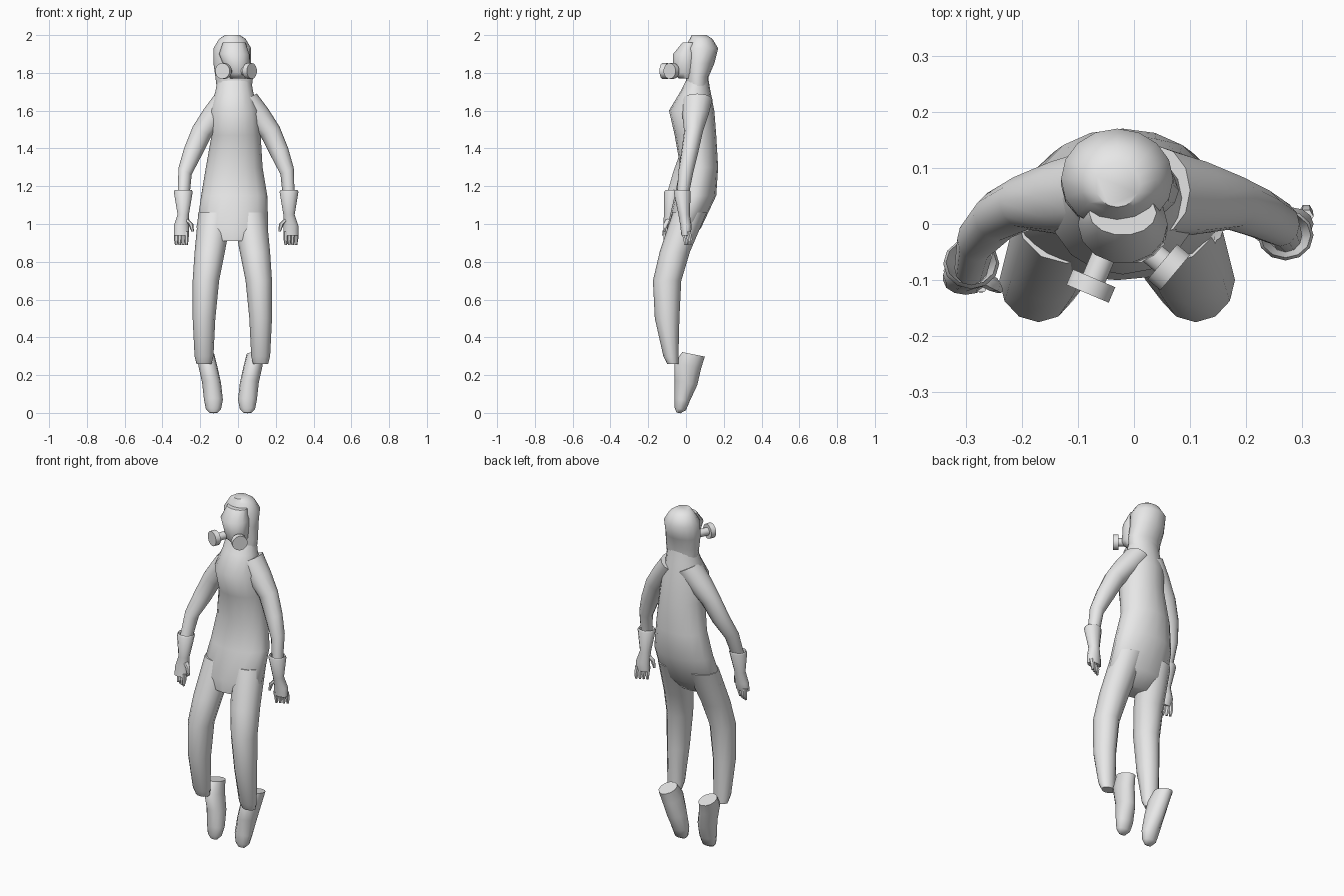
import bpy, bmesh, math
from mathutils import Matrix, Vector

default_cube = bpy.data.objects.get("Cube")
if default_cube:
    bpy.data.objects.remove(default_cube, do_unlink=True)

shade = (.8, .8, .8, 1)
grey = bpy.data.materials.new("plain_grey")
grey.use_nodes = True
grey.diffuse_color = shade
grey.node_tree.nodes["Principled BSDF"].inputs["Base Color"].default_value = shade


def finish(name, bm):
    """Turn a bmesh into a smooth shaded grey object."""
    bmesh.ops.recalc_face_normals(bm, faces=bm.faces[:])
    mesh = bpy.data.meshes.new(name)
    bm.to_mesh(mesh)
    bm.free()
    mesh.materials.append(grey)
    obj = bpy.data.objects.new(name, mesh)
    bpy.context.collection.objects.link(obj)
    bpy.ops.object.select_all(action="DESELECT")
    obj.select_set(True)
    bpy.context.view_layer.objects.active = obj
    bpy.ops.object.shade_smooth_by_angle(angle=math.radians(50))


def loft(name, rings, middle, sign=1, sides=12, lean_x=0, lean_y=0, swing=0):
    """Skin oval rings (offset, y, z, half width, half depth), mirrored about the middle by sign.

    The leans tilt every ring; swing carries the part forward below the elbow."""
    bm = bmesh.new()
    loops = []
    for offset, y, z, half_width, half_depth in rings:
        forward = swing * max(0, elbow_height - z)
        loop = []
        for step in range(sides):
            angle = math.tau * step / sides
            dx = half_width * math.cos(angle)
            dy = half_depth * math.sin(angle)
            position = (middle + sign * (offset + dx), y + dy - forward,
                        z + lean_x * dx + lean_y * dy)
            loop.append(bm.verts.new(position))
        loops.append(loop)
    for upper, lower in zip(loops, loops[1:]):
        for i in range(sides):
            j = (i + 1) % sides
            bm.faces.new((upper[i], upper[j], lower[j], lower[i]))
    bm.faces.new(loops[0])
    bm.faces.new(loops[-1])
    finish(name, bm)


def disc(name, centre, axis, radius, depth):
    """Straight cylinder pointing along an axis."""
    bm = bmesh.new()
    turn = axis.to_track_quat("Z", "Y").to_matrix().to_4x4()
    bmesh.ops.create_cone(bm, cap_ends=True, segments=14, radius1=radius, radius2=radius,
                          depth=depth, matrix=Matrix.Translation(centre) @ turn)
    finish(name, bm)


elbow_height = 1.4
body_middle = -.02
leg_middle = -.03
boot_middle = -.04
arm_middle = -.01

# Suit body from crotch to neck
loft("torso", [
    (-.01, -.04, .91, .1, .06),
    (-.01, -.01, .98, .19, .09),
    (0, .05, 1.15, .175, .11),
    (0, .07, 1.3, .15, .1),
    (.01, .05, 1.47, .13, .11),
    (0, .03, 1.6, .13, .12),
    (0, .05, 1.7, .1, .08),
    (0, .06, 1.76, .09, .06)], body_middle, sides=16)

# Hood
loft("hood", [
    (0, .06, 1.7, .09, .06),
    (0, .06, 1.78, .1, .06),
    (-.01, .07, 1.85, .1, .08),
    (-.01, .08, 1.93, .1, .09),
    (-.01, .08, 1.98, .07, .06),
    (-.01, .07, 2, .04, .04)], body_middle, sides=16)

# Face mask
loft("face_mask", [
    (.02, 0, 1.77, .04, .04),
    (.02, -.01, 1.8, .06, .06),
    (0, 0, 1.9, .08, .07),
    (0, .02, 1.96, .06, .04)], body_middle, sides=14)

# Filters fan out from the middle of the mask
hub = Vector((-.03, 0, 1.81))
for side, heading in (("left", -40), ("right", -113)):
    turn = math.radians(heading)
    axis = Vector((math.cos(turn), math.sin(turn), 0))
    disc(side + "_filter", hub + axis * .12, axis, radius=.042, depth=.03)
    disc(side + "_filter_stem", hub + axis * .07, axis, radius=.022, depth=.08)

for side, sign, swing in (("left", 1, 0), ("right", -1, .22)):
    # Trouser leg, bent at the knee
    loft(side + "_leg", [
        (.09, .02, 1.06, .09, .09),
        (.12, -.06, .85, .08, .08),
        (.14, -.1, .7, .07, .075),
        (.15, -.1, .5, .06, .065),
        (.15, -.08, .3, .05, .04),
        (.15, -.07, .26, .04, .03)], leg_middle, sign)

    # Boot hanging toe down with its sole facing back
    loft(side + "_boot", [
        (.13, .04, .31, .045, .06),
        (.12, .01, .25, .05, .07),
        (.1, 0, .16, .05, .06),
        (.09, -.02, .07, .05, .04),
        (.09, -.03, .02, .04, .03),
        (.09, -.04, 0, .02, .01)], boot_middle, sign, lean_y=-.2)

    # Sleeve from inside the shoulder to inside the cuff
    loft(side + "_sleeve", [
        (.05, .06, 1.66, .06, .08),
        (.11, .05, 1.58, .06, .07),
        (.18, .04, 1.49, .05, .05),
        (.23, .02, 1.38, .045, .045),
        (.27, 0, 1.28, .035, .04),
        (.28, -.02, 1.13, .03, .03)], arm_middle, sign, lean_x=.5, swing=swing)

    # Glove with an open flared cuff
    loft(side + "_glove", [
        (.28, -.02, 1.13, .03, .03),
        (.28, -.02, 1.18, .045, .04),
        (.28, -.02, 1.17, .05, .045),
        (.28, -.01, 1.05, .03, .03),
        (.29, 0, .99, .04, .03),
        (.29, 0, .94, .04, .025)], arm_middle, sign, swing=swing)

    # Four fingers side by side, and a thumb on the inner side
    for number in range(4):
        across = (number - 1.5) * .018
        x, y = .29 + across, across / 2
        loft(f"{side}_finger_{number + 1}", [
            (x, y, .96, .013, .013),
            (x, y + .01, .92, .012, .012),
            (x, y + .01, .89, .007, .007)], arm_middle, sign, sides=6, swing=swing)
    loft(side + "_thumb", [
        (.27, -.01, 1.03, .015, .015),
        (.24, -.02, 1, .013, .013),
        (.23, -.02, .96, .007, .007)], arm_middle, sign, sides=6, swing=swing)
